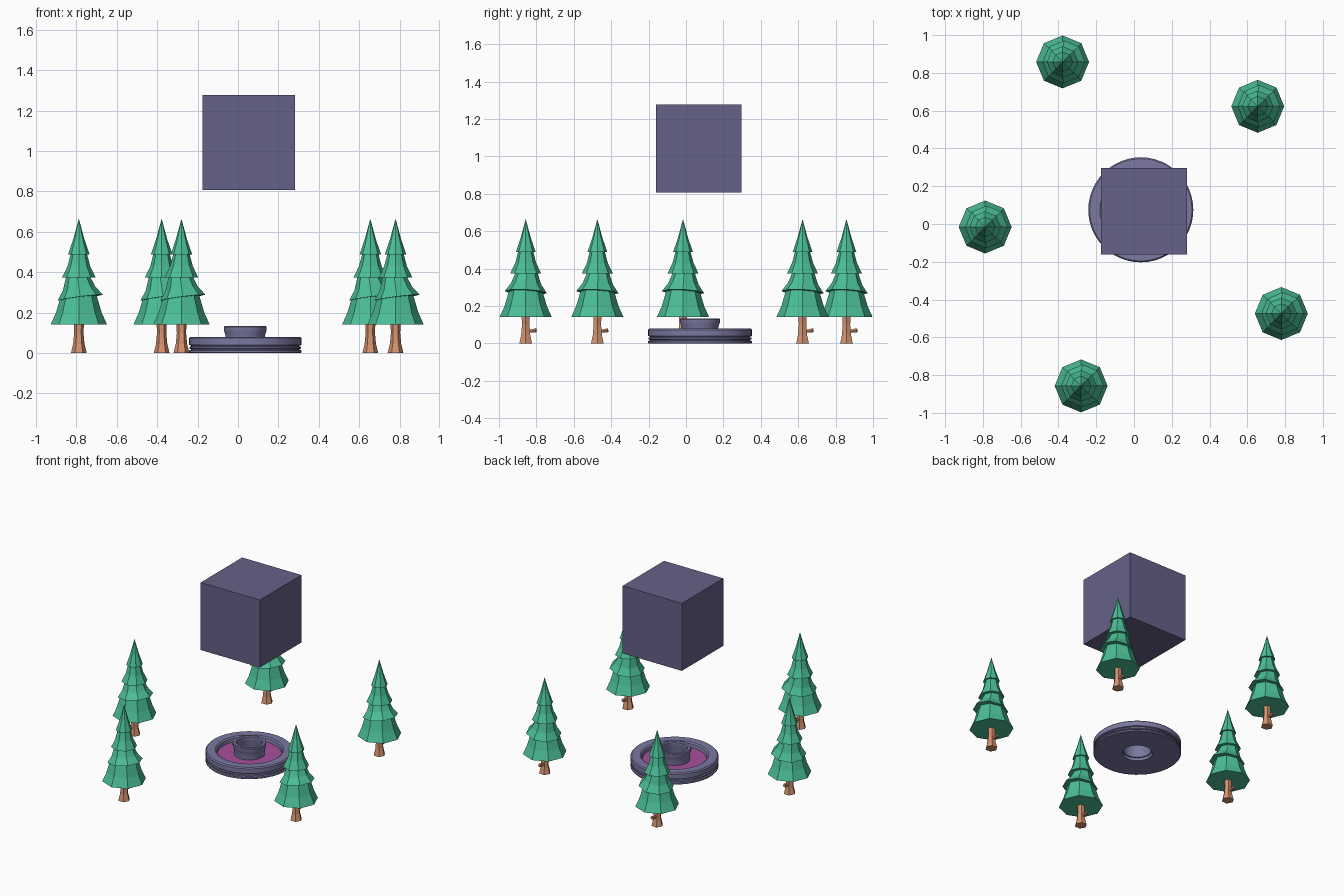
import bpy, bmesh
from math import sin, cos, pi, radians
from mathutils import Matrix, Vector

if "Cube" in bpy.data.objects:
    bpy.data.objects.remove(bpy.data.objects["Cube"])


def material(name, rgb):
    m = bpy.data.materials.new(name)
    m.diffuse_color = (*rgb, 1)
    m.use_nodes = True
    m.node_tree.nodes["Principled BSDF"].inputs["Base Color"].default_value = m.diffuse_color
    return m


GREEN = material("leaf_green", (0.07, 0.52, 0.31))
BROWN = material("bark", (0.66, 0.29, 0.16))
DARK = material("dark_violet", (0.13, 0.12, 0.25))
VIOLET = material("violet_grey", (0.20, 0.19, 0.36))
PINK = material("magenta", (0.38, 0.08, 0.33))


def lathe(bm, profile, sides, matrix=Matrix(), closed=False, phase=0.0):
    """Spin (radius, height) points round z; open profiles get end caps."""
    rings = []
    for r, z in profile:
        n = sides if r > 0 else 1
        rings.append([bm.verts.new(matrix @ Vector((
            r * cos(2 * pi * i / sides + phase),
            r * sin(2 * pi * i / sides + phase), z))) for i in range(n)])
    pairs = list(zip(rings, rings[1:]))
    if closed:
        pairs.append((rings[-1], rings[0]))
    for a, b in pairs:
        for i in range(sides):
            j = (i + 1) % sides
            if len(b) == 1:
                bm.faces.new((a[i], a[j], b[0]))
            else:
                bm.faces.new((a[i], a[j], b[j], b[i]))
    if not closed:
        bm.faces.new(rings[0][::-1])
        if len(rings[-1]) > 1:
            bm.faces.new(rings[-1])


def finish(bm, name, mat, location=(0, 0, 0), smooth=False):
    bmesh.ops.recalc_face_normals(bm, faces=bm.faces)
    mesh = bpy.data.meshes.new(name)
    bm.to_mesh(mesh)
    bm.free()
    mesh.materials.append(mat)
    ob = bpy.data.objects.new(name, mesh)
    ob.location = location
    bpy.context.collection.objects.link(ob)
    if smooth:
        bpy.context.view_layer.objects.active = ob
        ob.select_set(True)
        bpy.ops.object.shade_smooth_by_angle(angle=radians(30))
        ob.select_set(False)
    return ob


# Tree foliage: four stacked eight-sided skirts, the second one tilted
bm = bmesh.new()
lathe(bm, [(0.14, 0.14), (0.113, 0.20), (0.088, 0.285)], 8)
tilt = (Matrix.Translation((0.007, 0, 0.274)) @
        Matrix.Rotation(-0.13, 4, 'Y') @ Matrix.Rotation(-0.05, 4, 'X'))
lathe(bm, [(0.113, 0), (0.081, 0.045), (0.055, 0.115)], 8, tilt)
lathe(bm, [(0.083, 0.374), (0.056, 0.43), (0.038, 0.50)], 8)
lathe(bm, [(0.053, 0.488), (0.027, 0.565), (0, 0.665)], 8)
foliage = finish(bm, "tree_foliage_1", GREEN)

# Tree trunk: flared six-sided post with a cut branch stub at the back
bm = bmesh.new()
lathe(bm, [(0.039, 0), (0.028, 0.045), (0.023, 0.10), (0.026, 0.16)], 6)
stub = Matrix.Translation((0, 0.01, 0.064)) @ Matrix.Rotation(radians(-82), 4, 'X')
lathe(bm, [(0.010, 0), (0.010, 0.03), (0.013, 0.043), (0.009, 0.049)], 6, stub)
trunk = finish(bm, "tree_trunk_1", BROWN)

# Five trees around the middle
spots = [(-0.378, 0.858), (0.655, 0.623), (-0.788, -0.016),
         (0.78, -0.474), (-0.28, -0.857)]
for n, (x, y) in enumerate(spots, 1):
    for source in (foliage, trunk):
        ob = source
        if n > 1:
            ob = source.copy()
            ob.name = source.name[:-1] + str(n)
            bpy.context.collection.objects.link(ob)
        ob.location = (x, y, 0)

# Round base: grooved disc with a raised rim
CENTRE = (0.036, 0.075, 0)
bm = bmesh.new()
lathe(bm, [(0.096, 0), (0.275, 0), (0.278, 0.003), (0.278, 0.013),
           (0.268, 0.016), (0.268, 0.019), (0.276, 0.022), (0.276, 0.030),
           (0.268, 0.033), (0.268, 0.036), (0.278, 0.040), (0.278, 0.073),
           (0.271, 0.080), (0.217, 0.080), (0.207, 0.073), (0.202, 0.045),
           (0.096, 0.045)], 48, closed=True)
finish(bm, "base_disc", VIOLET, CENTRE, True)

# Coloured floor of the recess
bm = bmesh.new()
lathe(bm, [(0.09, 0.042), (0.206, 0.042), (0.206, 0.050), (0.09, 0.050)],
      48, closed=True)
finish(bm, "base_inlay", PINK, CENTRE, True)

# Hollow hub in the middle
bm = bmesh.new()
lathe(bm, [(0.096, 0.02), (0.097, 0.08), (0.101, 0.098), (0.106, 0.112),
           (0.106, 0.129), (0.102, 0.133), (0.086, 0.133), (0.080, 0.127),
           (0.078, 0.105), (0.088, 0.08), (0.088, 0.02)], 48, closed=True)
finish(bm, "base_hub", VIOLET, CENTRE, True)

# Floating cube
bm = bmesh.new()
bmesh.ops.create_cube(bm, size=1)
bmesh.ops.scale(bm, vec=(0.457, 0.457, 0.471), verts=bm.verts)
finish(bm, "floating_cube", DARK, (0.053, 0.068, 1.042))
